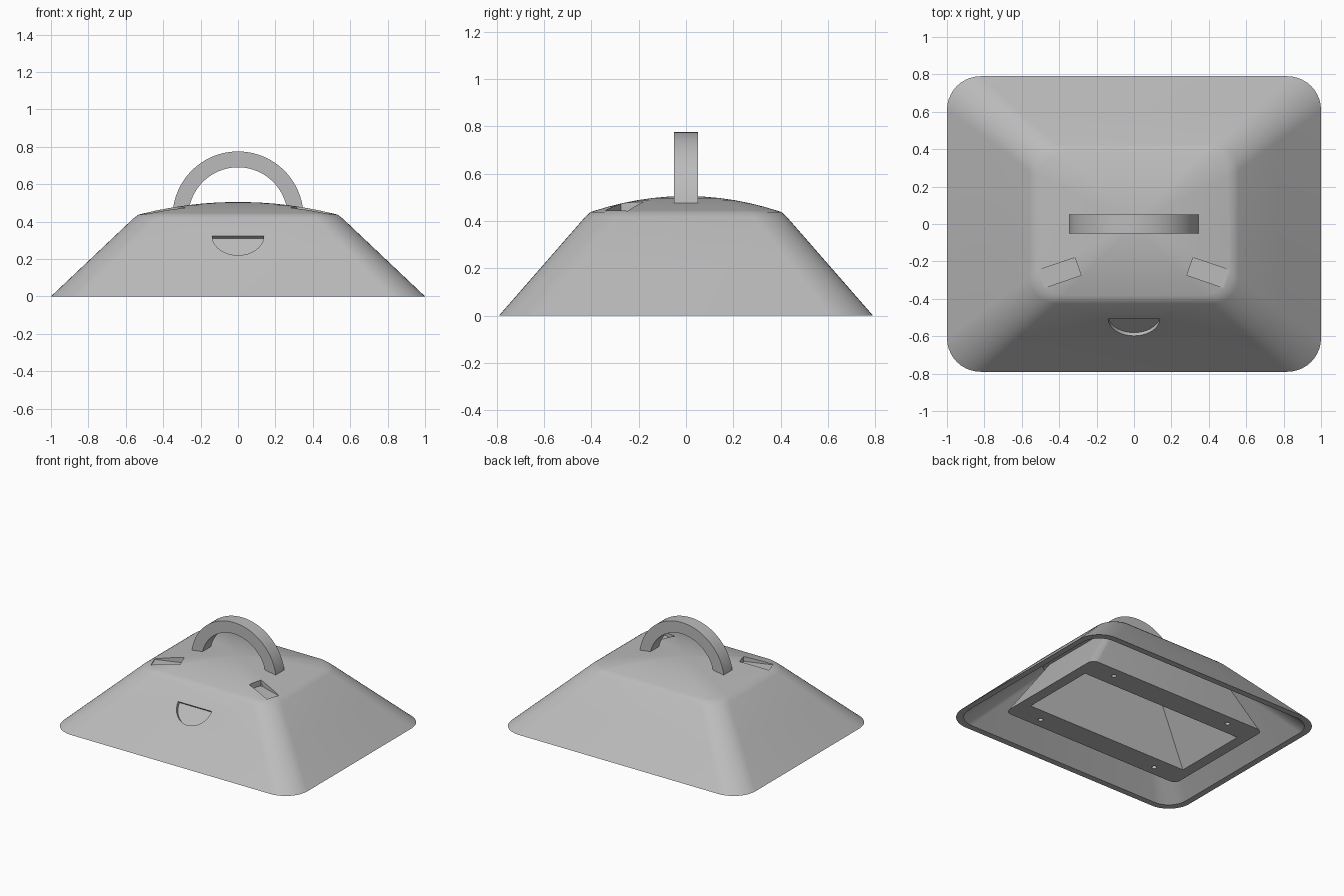
import bpy, bmesh, math
from mathutils import Matrix, Vector

cube = bpy.data.objects.get("Cube")
if cube:
    bpy.data.objects.remove(cube, do_unlink=True)

grey = bpy.data.materials.new("plain_grey")
grey.use_nodes = True
GREY = (0.5, 0.5, 0.5, 1)
grey.diffuse_color = GREY
grey.node_tree.nodes["Principled BSDF"].inputs["Base Color"].default_value = GREY


def loft(name, rings):
    """Capped solid through rings of points with equal counts."""
    bm = bmesh.new()
    loops = [[bm.verts.new(p) for p in ring] for ring in rings]
    for a, b in zip(loops, loops[1:]):
        for i in range(len(a)):
            j = (i + 1) % len(a)
            bm.faces.new((a[i], a[j], b[j], b[i]))
    bm.faces.new(loops[0])
    bm.faces.new(loops[-1])
    bmesh.ops.recalc_face_normals(bm, faces=bm.faces)
    mesh = bpy.data.meshes.new(name)
    bm.to_mesh(mesh)
    bm.free()
    mesh.materials.append(grey)
    obj = bpy.data.objects.new(name, mesh)
    bpy.context.collection.objects.link(obj)
    return obj


def rounded(hx, hy, r, z, steps=10):
    """Rounded rectangle; square corners when r is zero."""
    pts = []
    for q, (sx, sy) in enumerate(((1, 1), (-1, 1), (-1, -1), (1, -1))):
        for k in range(steps + 1 if r else 1):
            a = (q + k / steps) * math.pi / 2
            pts.append((sx * (hx - r) + r * math.cos(a), sy * (hy - r) + r * math.sin(a), z))
    return pts


def prism(name, profile, frame, low, high):
    return loft(name, [[frame @ Vector((x, y, h)) for x, y in profile] for h in (low, high)])


def arc(r, start, end, n):
    angles = [math.radians(start + (end - start) * i / n) for i in range(n + 1)]
    return [(r * math.cos(a), r * math.sin(a)) for a in angles]


def cut(obj, cutters):
    bpy.ops.object.select_all(action='DESELECT')
    bpy.context.view_layer.objects.active = obj
    obj.select_set(True)
    for c in cutters:
        mod = obj.modifiers.new("cut", 'BOOLEAN')
        mod.operation = 'DIFFERENCE'
        mod.solver = 'EXACT'
        mod.object = c
        bpy.ops.object.modifier_apply(modifier=mod.name)


def smooth(obj):
    bpy.ops.object.select_all(action='DESELECT')
    bpy.context.view_layer.objects.active = obj
    obj.select_set(True)
    bpy.ops.object.shade_smooth_by_angle(angle=math.radians(32))


# Sloped cover with a gently domed roof
EDGE_Z = 0.435
rings = [rounded(1 - 0.46 * t, 0.79 - 0.38 * t, 0.18 - 0.04 * t, EDGE_Z * t) for t in (0, 0.5, 0.96)]
for s in (0.985, 0.93, 0.8, 0.65, 0.5, 0.35, 0.2, 0.02):
    rings.append(rounded(0.54 * s, 0.41 * s, 0.14 * s, 0.505 - 0.07 * s * s))
cover = loft("cover", rings)

# Inner block that fills the middle of the underside
block = loft("inner_block", [rounded(0.75, 0.46, 0.05, 0), rounded(0.48, 0.34, 0.04, 0.41)])

# Hollows
shell_hollow = loft("shell_hollow_cutter", [rounded(0.976, 0.762, 0.15, -0.02), rounded(0.53, 0.395, 0.11, 0.40)])
cavity = loft("cavity_cutter", [rounded(0.684, 0.29, 0, -0.02), rounded(0.36, 0.18, 0, 0.455)])

# Half-round recess on the front slope
slope = math.atan2(EDGE_Z, 0.38)
frame = Matrix.Translation((0, -0.507, 0.324)) @ Matrix.Rotation(slope, 4, 'X')
recess = prism("recess_cutter", arc(0.138, 180, 360, 32), frame, -0.023, 0.06)

# Two angled notches in the roof
notches = []
for side in (-1, 1):
    frame = Matrix.Translation((side * 0.397, -0.26, 0)) @ Matrix.Rotation(side * math.radians(-19), 4, 'Z')
    box = [(-0.103, -0.05), (0.103, -0.05), (0.103, 0.05), (-0.103, 0.05)]
    notches.append(prism("notch_cutter", box, frame, 0.438, 0.6))

# Screw holes in the underside of the block
holes = [prism("screw_hole_cutter", arc(0.017, 0, 345, 23), Matrix.Translation((x, y, 0)), -0.02, 0.1)
         for x in (-0.5, 0.5) for y in (-0.385, 0.385)]

cut(cover, [shell_hollow, cavity, recess] + notches)
cut(block, [cavity] + holes)
for cutter in [shell_hollow, cavity, recess] + notches + holes:
    bpy.data.objects.remove(cutter, do_unlink=True)

# Arched handle
frame = Matrix.Translation((0, 0, 0.425)) @ Matrix.Rotation(math.pi / 2, 4, 'X')
handle = prism("handle", arc(0.35, 7.5, 172.5, 48) + arc(0.265, 172.5, 7.5, 48), frame, -0.05, 0.05)

for part in (cover, block, handle):
    smooth(part)
